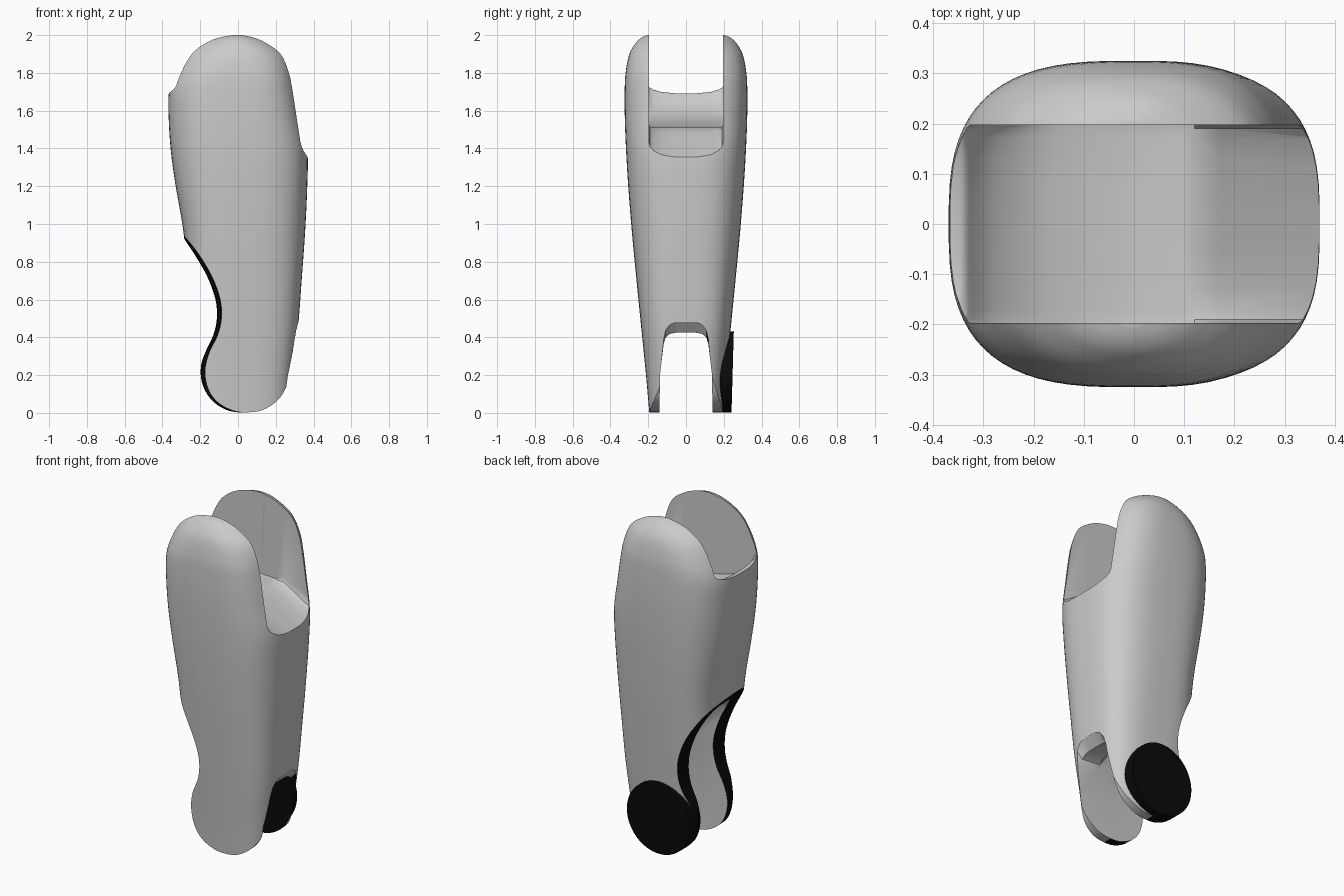
import bpy, bmesh, math

if "Cube" in bpy.data.objects:
    bpy.data.objects.remove(bpy.data.objects["Cube"])


def spline(pts, steps):
    """Catmull-Rom through tuples of any size."""
    out = []
    for i in range(len(pts) - 1):
        p0, p1 = pts[max(i - 1, 0)], pts[i]
        p2, p3 = pts[i + 1], pts[min(i + 2, len(pts) - 1)]
        for k in range(steps):
            t = k / steps
            out.append(tuple(
                0.5 * (2 * b + (c - a) * t + (2 * a - 5 * b + 4 * c - d) * t * t
                       + (3 * b - a - 3 * c + d) * t ** 3)
                for a, b, c, d in zip(p0, p1, p2, p3)))
    return out + [tuple(pts[-1])]


def loft(name, rings):
    """Closed solid through a list of equal-length point rings."""
    bm = bmesh.new()
    vs = [[bm.verts.new(p) for p in r] for r in rings]
    n = len(rings[0])
    for a, b in zip(vs, vs[1:]):
        for i in range(n):
            j = (i + 1) % n
            bm.faces.new((a[i], a[j], b[j], b[i]))
    bm.faces.new(vs[0])
    bm.faces.new(vs[-1])
    bmesh.ops.recalc_face_normals(bm, faces=bm.faces)
    me = bpy.data.meshes.new(name)
    bm.to_mesh(me)
    bm.free()
    ob = bpy.data.objects.new(name, me)
    bpy.context.collection.objects.link(ob)
    return ob


def activate(ob):
    bpy.ops.object.select_all(action='DESELECT')
    ob.select_set(True)
    bpy.context.view_layer.objects.active = ob


def cut(ob, cutter):
    m = ob.modifiers.new("cut", 'BOOLEAN')
    m.operation, m.solver, m.object = 'DIFFERENCE', 'EXACT', cutter
    activate(ob)
    bpy.ops.object.modifier_apply(modifier=m.name)
    bpy.data.objects.remove(cutter)


# Body shell: z, x min, x max, half depth, back roundness, front roundness
rows = [(-0.05, -0.26, 0.265, 0.19, 3.2, 3.2), (0.2, -0.26, 0.29, 0.212, 3.2, 3.2),
        (0.45, -0.265, 0.318, 0.237, 3.2, 3.2), (0.7, -0.272, 0.337, 0.262, 3.1, 3.1),
        (0.95, -0.288, 0.355, 0.286, 3.0, 3.0), (1.2, -0.33, 0.367, 0.306, 2.9, 3.0),
        (1.38, -0.355, 0.368, 0.317, 2.9, 3.0), (1.55, -0.367, 0.34, 0.324, 2.9, 3.0),
        (1.7, -0.366, 0.315, 0.325, 2.9, 3.0), (1.8, -0.335, 0.297, 0.32, 2.8, 2.9),
        (1.9, -0.295, 0.268, 0.30, 2.4, 2.5), (1.96, -0.24, 0.21, 0.265, 2.1, 2.1),
        (1.987, -0.18, 0.15, 0.235, 2, 2), (2.0, -0.1, 0.08, 0.205, 2, 2)]


def section(z, x0, x1, yh, nb, nf, sides=72):
    ring = []
    for i in range(sides):
        a = 2 * math.pi * (i + 0.5) / sides
        c, s = math.cos(a), math.sin(a)
        n = nf if c > 0 else nb
        x = (x1 if c > 0 else x0) * abs(c) ** (2 / n)
        ring.append((x, math.copysign(yh * abs(s) ** (2 / n), s), z))
    return ring


body = loft("leg_shell", [section(*r) for r in spline(rows, 4)])

# Upper joint slot with curved seat and sloping front lip: x, z, corner rounding
seat = [(-0.6, 1.69, 1), (-0.345, 1.69, 1)]
seat += spline([(-0.335, 1.685, 1), (-0.28, 1.62, 0.4), (-0.18, 1.56, 0.05),
                (-0.03, 1.52, 0.05), (0.12, 1.51, 0.05)], 5)
seat += [(0.17, 1.477, 0.9), (0.37, 1.352, 1), (0.6, 1.208, 1)]


def slot_ring(x, b, f):
    half = [(0.197, 2.3), (0.197, b + 0.06 * f), (0.19, b + 0.037 * f), (0.172, b + 0.022 * f),
            (0.13, b + 0.009 * f), (0.06, b + 0.002 * f)]
    return [(x, y, z) for y, z in half] + [(x, -y, z) for y, z in reversed(half)]


cut(body, loft("upper_slot_cutter", [slot_ring(*p) for p in seat]))

# Rear cutout and rounded foot, slightly sheared along y
edge = spline([(-0.29, 0.935), (-0.22, 0.84), (-0.15, 0.72), (-0.107, 0.6), (-0.1, 0.5),
               (-0.12, 0.41), (-0.163, 0.32), (-0.185, 0.22), (-0.165, 0.12), (-0.11, 0.05),
               (-0.03, 0.01), (0.04, 0.003), (0.12, 0.015), (0.2, 0.065), (0.25, 0.14),
               (0.29, 0.25)], 4)
SHEAR = -0.05
outline = edge + [(0.6, 0.25), (0.6, -0.3), (-0.6, -0.3), (-0.6, 0.935)]
cut(body, loft("rear_cutter", [[(x + SHEAR * y, y, z) for x, z in outline]
                               for y in (-0.5, 0.5)]))

# Lower fork slot: arch height varies from front to back
tops = [(0.6, 0.74), (0.32, 0.48), (0.275, 0.425), (0.15, 0.44), (0.03, 0.62),
        (-0.08, 0.77), (-0.17, 0.85), (-0.24, 0.88), (-0.5, 0.89)]


def fork_ring(x, t):
    half = [(0.142, -0.2), (0.138, 0.2), (0.118, 0.86 * t), (0.108, 0.94 * t),
            (0.085, 0.985 * t), (0.05, t)]
    return [(x, y, z) for y, z in half] + [(x, -y, z) for y, z in reversed(half)]


cut(body, loft("fork_cutter", [fork_ring(*p) for p in tops]))

# Black edge along the rear cutout and black inner wall of the far fork arm
black = bpy.data.materials.new("black")
black.diffuse_color = (0.003, 0.003, 0.003, 1)
black.use_nodes = True
black.node_tree.nodes["Principled BSDF"].inputs["Base Color"].default_value = black.diffuse_color
grey = bpy.data.materials.new("grey")
grey.diffuse_color = (0.8, 0.8, 0.8, 1)
grey.use_nodes = True
grey.node_tree.nodes["Principled BSDF"].inputs["Base Color"].default_value = grey.diffuse_color
body.data.materials.append(grey)
body.data.materials.append(black)


def on_edge(x, z):
    for (ax, az), (bx, bz) in zip(edge, edge[1:]):
        dx, dz = bx - ax, bz - az
        t = ((x - ax) * dx + (z - az) * dz) / (dx * dx + dz * dz)
        if -0.01 <= t <= 1.01 and math.hypot(x - ax - t * dx, z - az - t * dz) < 0.001:
            return True
    return False


for f in body.data.polygons:
    c = f.center
    rim = c.x < 0.04 and abs(f.normal.y) < 0.3 and on_edge(c.x - SHEAR * c.y, c.z)
    wall = f.normal.y < -0.8 and 0.09 < c.y < 0.16 and c.z < 0.9
    f.material_index = 1 if rim or wall else 0

# Black joint pad on the far side of the fork
pad = loft("joint_pad", [[(0.01 + 0.208 * math.cos(a), y + k * math.sin(a),
                           0.217 + 0.214 * math.sin(a))
                          for a in [2 * math.pi * i / 64 for i in range(64)]]
                         for y, k in ((0.16, 0), (0.247, 0.006))])
pad.data.materials.append(black)

for ob in (body, pad):
    activate(ob)
    bpy.ops.object.shade_smooth_by_angle(angle=math.radians(30))
